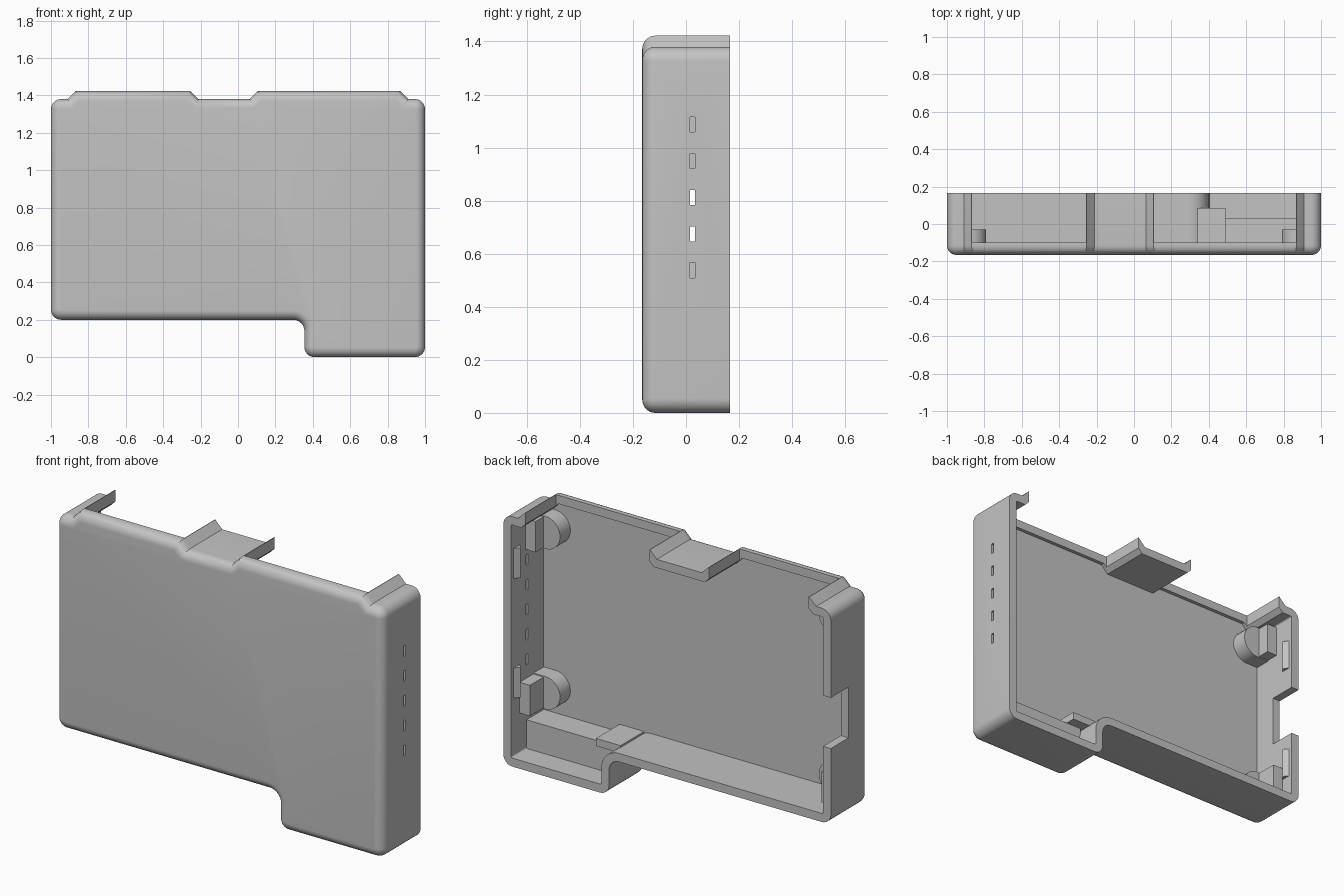
import bpy, bmesh, math
from mathutils import Vector

if "Cube" in bpy.data.objects:
    bpy.data.objects.remove(bpy.data.objects["Cube"])

GREY = bpy.data.materials.new("plain_grey")
GREY.diffuse_color = (0.55, 0.55, 0.55, 1)
GREY.use_nodes = True
GREY.node_tree.nodes["Principled BSDF"].inputs["Base Color"].default_value = GREY.diffuse_color
BACK, FRONT, WALL, FILLET, FLOOR = 0.165, -0.165, 0.047, 0.05, -0.12

# Outline corners, counter-clockwise seen from the front: x, z, corner radius
OUTLINE = [(-1, 0.2, .055), (0.355, 0.2, .06), (0.355, 0, .055), (1, 0, .055),
           (1, 1.38, .055), (0.91, 1.38, 0), (0.868, 1.422, 0), (0.105, 1.422, 0),
           (0.063, 1.38, 0), (-0.212, 1.38, 0), (-0.254, 1.422, 0),
           (-0.868, 1.422, 0), (-0.91, 1.38, 0), (-1, 1.38, .055)]


def outline(inset, steps=8):
    """Rounded outline moved inwards by inset."""
    pts = []
    n = len(OUTLINE)
    for i, (x, z, r) in enumerate(OUTLINE):
        p = Vector((x, z))
        a = (p - Vector(OUTLINE[i - 1][:2])).normalized()
        b = (Vector(OUTLINE[(i + 1) % n][:2]) - p).normalized()
        na, nb = Vector((-a.y, a.x)), Vector((-b.y, b.x))
        corner = p + (na + nb) * (inset / (1 + na.dot(nb)))
        if r == 0:
            pts.append(corner)
            continue
        turn = a.x * b.y - a.y * b.x
        side = 1 if turn > 0 else -1
        rad = max(r - side * inset, 0.004)
        centre = corner + (na + nb) * side * rad
        start = -na * side
        for k in range(steps + 1):
            t = side * math.pi / 2 * k / steps
            c, s = math.cos(t), math.sin(t)
            pts.append(centre + rad * Vector((start.x * c - start.y * s,
                                              start.x * s + start.y * c)))
    return pts


def finish(name, bm, smooth=True):
    bmesh.ops.recalc_face_normals(bm, faces=bm.faces)
    me = bpy.data.meshes.new(name)
    bm.to_mesh(me)
    bm.free()
    me.materials.append(GREY)
    ob = bpy.data.objects.new(name, me)
    bpy.context.collection.objects.link(ob)
    if smooth:
        shade(ob)
    return ob


def shade(ob):
    bpy.ops.object.select_all(action='DESELECT')
    ob.select_set(True)
    bpy.context.view_layer.objects.active = ob
    bpy.ops.object.shade_smooth_by_angle(angle=math.radians(30))


def loft(bm, rings):
    """Join rings of equal length, given as (points, y), and cap both ends."""
    loops = [[bm.verts.new((p[0], y, p[1])) for p in pts] for pts, y in rings]
    for A, B in zip(loops, loops[1:]):
        for i in range(len(A)):
            j = (i + 1) % len(A)
            bm.faces.new((A[i], A[j], B[j], B[i]))
    bm.faces.new(loops[0])
    bm.faces.new(loops[-1])


def box(bm, x0, x1, y0, y1, z0, z1):
    loft(bm, [([(x0, z0), (x1, z0), (x1, z1), (x0, z1)], y) for y in (y0, y1)])


# Open-backed tray with a rounded front edge
bm = bmesh.new()
rings = []
for k in range(9):
    t = math.pi / 2 * k / 8
    rings.append((outline(FILLET * (1 - math.sin(t))), FRONT + FILLET * (1 - math.cos(t))))
rings += [(outline(0), BACK), (outline(WALL), BACK), (outline(WALL), FLOOR)]
loft(bm, rings)
case = finish("case_shell", bm, smooth=False)

# Cutters: two top openings, side port notch, five indicator slots
bm = bmesh.new()
box(bm, -0.865, -0.257, -0.1, 0.3, 1.28, 1.6)
box(bm, 0.108, 0.865, -0.1, 0.3, 1.28, 1.6)
box(bm, -1.1, -0.9, 0.01, 0.3, 0.62, 0.9)
for i in range(5):
    z = 0.537 + i * 0.1375
    box(bm, 0.9, 1.1, 0.015, 0.034, z - 0.029, z + 0.029)
cutter = finish("opening_cutter", bm, smooth=False)
mod = case.modifiers.new("openings", 'BOOLEAN')
mod.operation, mod.solver, mod.object = 'DIFFERENCE', 'EXACT', cutter
bpy.context.view_layer.objects.active = case
bpy.ops.object.modifier_apply(modifier=mod.name)
bpy.data.objects.remove(cutter)
shade(case)

for s, side in ((1, "right"), (-1, "left")):
    # Round-ended bosses on the floor, each with a rib against the wall
    for z, rib_y, level in ((0.35, 0.09, "lower"), (1.235, 0.04, "upper")):
        bm = bmesh.new()
        prof = [(s * 0.957, z - 0.09), (s * 0.957, z + 0.09)]
        for k in range(17):
            t = math.pi / 2 + math.pi * k / 16
            prof.append((s * (0.88 + 0.09 * math.cos(t)), z + 0.09 * math.sin(t)))
        loft(bm, [(prof, FLOOR - 0.01), (prof, -0.03)])
        finish(f"{level}_{side}_boss", bm)
        bm = bmesh.new()
        box(bm, s * 0.89, s * 0.957, FLOOR - 0.01, rib_y, z - 0.085, z + 0.085)
        finish(f"{level}_{side}_rib", bm)
    # Wedge-shaped snap catches on the side walls
    for z, level in ((0.45, "lower"), (1.11, "upper")):
        bm = bmesh.new()
        ends = [[bm.verts.new((s * x, y, zz)) for x, y in
                 ((0.96, 0.08), (0.96, 0.15), (0.93, 0.115))]
                for zz in (z - 0.083, z + 0.083)]
        for i in range(3):
            j = (i + 1) % 3
            bm.faces.new((ends[0][i], ends[0][j], ends[1][j], ends[1][i]))
        bm.faces.new(ends[0])
        bm.faces.new(ends[1])
        finish(f"{level}_{side}_catch", bm)

# Raised block and overhanging shelf in the lower extension
bm = bmesh.new()
box(bm, 0.395, 0.96, FLOOR - 0.01, 0.03, 0.04, 0.205)
finish("lower_block", bm)
bm = bmesh.new()
box(bm, 0.34, 0.49, FLOOR - 0.01, 0.085, 0.205, 0.247)
finish("lower_shelf", bm)
